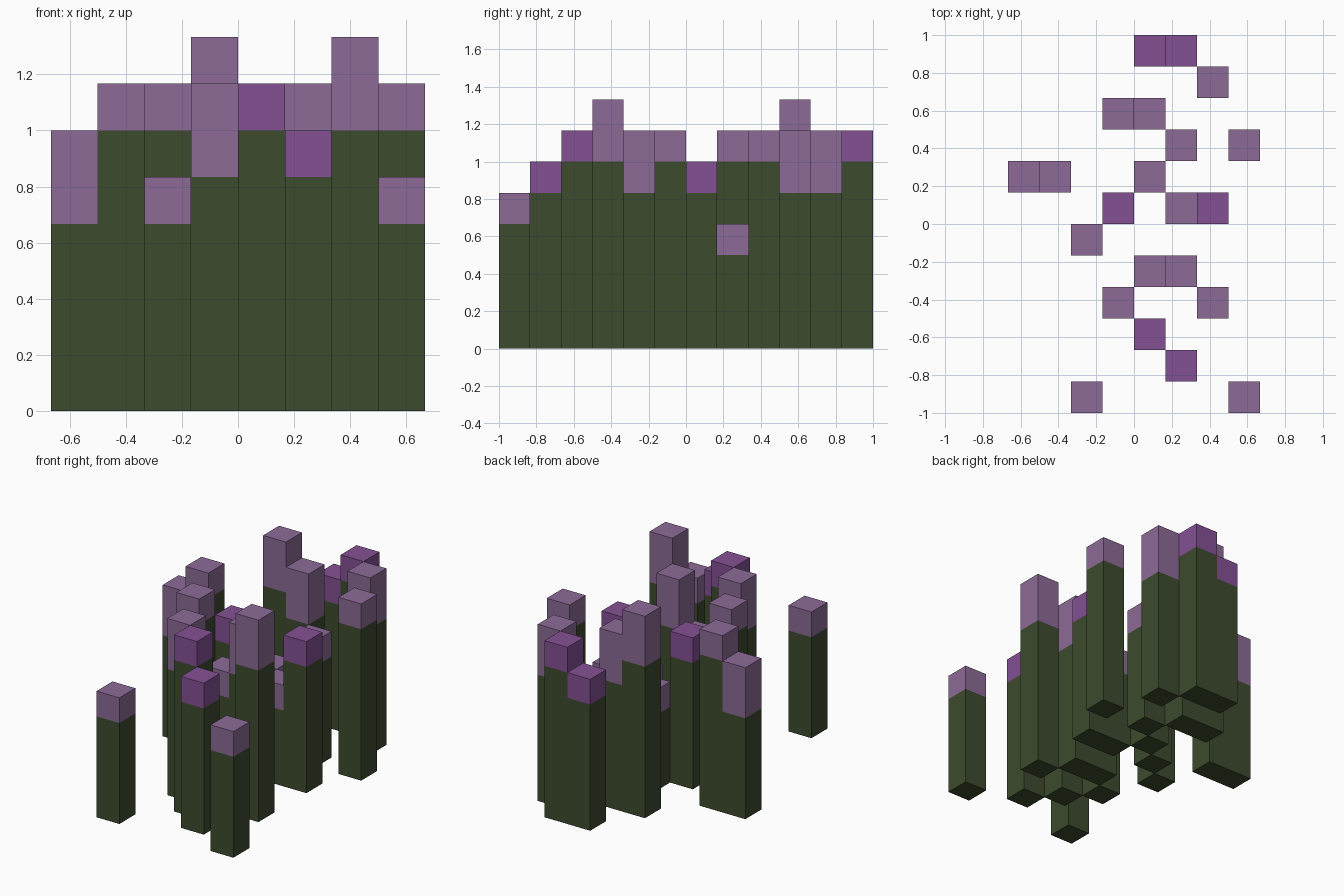
import bpy
import bmesh
from mathutils import Matrix, Vector

cube = bpy.data.objects.get("Cube")
if cube:
    bpy.data.objects.remove(cube, do_unlink=True)

U = 1 / 6  # size of one block


def make_material(name, rgb):
    mat = bpy.data.materials.new(name)
    mat.use_nodes = True
    mat.diffuse_color = (*rgb, 1)
    bsdf = next(n for n in mat.node_tree.nodes if n.type == 'BSDF_PRINCIPLED')
    bsdf.inputs["Base Color"].default_value = (*rgb, 1)
    bsdf.inputs["Roughness"].default_value = 0.9
    return mat


GREEN = make_material("stem green", (0.046, 0.069, 0.027))
MAUVE = make_material("pale mauve", (0.266, 0.147, 0.309))
VIOLET = make_material("deep violet", (0.231, 0.082, 0.296))


def box(name, ix, iy, z0, z1, mat):
    """Square block on grid cell (ix, iy), from level z0 to z1."""
    bm = bmesh.new()
    centre = Vector((ix + 0.5, iy + 0.5, (z0 + z1) / 2)) * U
    size = Matrix.Diagonal((U, U, (z1 - z0) * U, 1))
    bmesh.ops.create_cube(bm, size=1, matrix=Matrix.Translation(centre) @ size)
    mesh = bpy.data.meshes.new(name)
    bm.to_mesh(mesh)
    bm.free()
    mesh.materials.append(mat)
    obj = bpy.data.objects.new(name, mesh)
    bpy.context.collection.objects.link(obj)


# Flowers: cell x, cell y, stem height, total height (in blocks)
mauve_flowers = [
    (2, 4, 5, 7), (-1, 3, 6, 8), (0, 3, 5, 7), (1, 2, 4, 5), (3, 2, 6, 7),
    (-4, 1, 4, 6), (-3, 1, 6, 7), (0, 1, 3, 4), (1, 0, 3, 4), (-2, -1, 6, 7),
    (0, -2, 4, 5), (1, -2, 5, 7), (-1, -3, 5, 7), (2, -3, 6, 8),
    (-2, -6, 4, 5), (3, -6, 4, 5),
]
violet_flowers = [
    (0, 5, 5, 6), (1, 5, 6, 7), (-1, 0, 5, 6), (2, 0, 5, 6),
    (0, -4, 6, 7), (1, -5, 5, 6),
]

# Each flower is a green stem with a coloured blossom on top
for label, flowers, mat in (("mauve", mauve_flowers, MAUVE),
                            ("violet", violet_flowers, VIOLET)):
    for i, (ix, iy, stem, top) in enumerate(flowers, 1):
        box(f"{label}_stem_{i:02d}", ix, iy, 0, stem, GREEN)
        box(f"{label}_blossom_{i:02d}", ix, iy, stem, top, mat)
